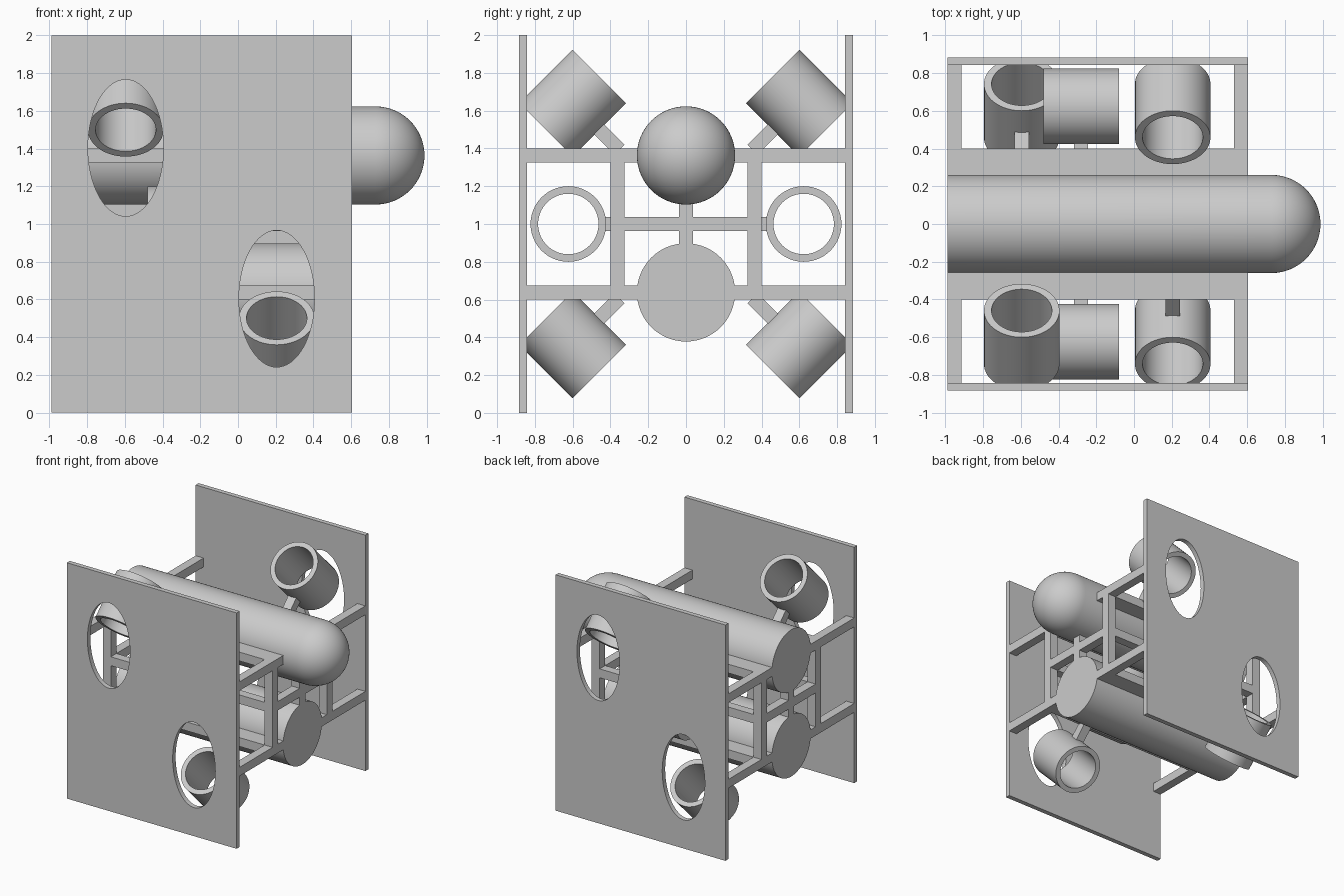
import bpy
import bmesh
from math import pi, cos, sin
from mathutils import Matrix, Vector

cube = bpy.data.objects.get("Cube")
if cube:
    bpy.data.objects.remove(cube, do_unlink=True)

grey = bpy.data.materials.new("light_grey")
grey.use_nodes = True
COLOUR = (0.6, 0.6, 0.6, 1)
grey.diffuse_color = COLOUR
grey.node_tree.nodes["Principled BSDF"].inputs["Base Color"].default_value = COLOUR

X0, X1 = -0.988, 0.605        # frame ends
MID_X = (X0 + X1) / 2
BAR = 0.075                   # bar thickness
PLATE_Z = {"lower": 0.638, "upper": 1.363}
POST_Y = 0.363


def finish(bm, name, smooth=False):
    bmesh.ops.recalc_face_normals(bm, faces=bm.faces)
    mesh = bpy.data.meshes.new(name)
    bm.to_mesh(mesh)
    bm.free()
    mesh.materials.append(grey)
    obj = bpy.data.objects.new(name, mesh)
    bpy.context.collection.objects.link(obj)
    if smooth:
        bpy.ops.object.select_all(action='DESELECT')
        obj.select_set(True)
        bpy.context.view_layer.objects.active = obj
        bpy.ops.object.shade_smooth_by_angle()
    return obj


def box(name, centre, size, rot=Matrix()):
    bm = bmesh.new()
    matrix = Matrix.Translation(centre) @ rot @ Matrix.Diagonal((*size, 1))
    bmesh.ops.create_cube(bm, size=1, matrix=matrix)
    return finish(bm, name)


def lathe(name, profile, centre, axis, closed=False):
    """Spin (radius, height) points around an axis."""
    bm = bmesh.new()
    verts = [bm.verts.new((r, 0, h)) for r, h in profile]
    edges = [bm.edges.new(pair) for pair in zip(verts, verts[1:])]
    if closed:
        edges.append(bm.edges.new((verts[-1], verts[0])))
    bmesh.ops.spin(bm, geom=verts + edges, cent=(0, 0, 0), axis=(0, 0, 1),
                   angle=2 * pi, steps=64)
    bmesh.ops.remove_doubles(bm, verts=bm.verts, dist=0.0001)
    turn = Vector((0, 0, 1)).rotation_difference(Vector(axis)).to_matrix().to_4x4()
    bm.transform(Matrix.Translation(centre) @ turn)
    return finish(bm, name, smooth=True)


def tube(name, centre, axis):
    lathe(name, [(0.16, -0.2), (0.2, -0.2), (0.2, 0.2), (0.16, 0.2)],
          centre, axis, closed=True)


def panel(name, y, holes):
    obj = box(name, (MID_X, y, 1), (X1 - X0, 0.04, 2))
    for x, z in holes:
        bm = bmesh.new()
        bmesh.ops.create_cone(
            bm, cap_ends=True, segments=64, radius1=1, radius2=1, depth=0.2,
            matrix=Matrix.Translation((x, y, z)) @ Matrix.Diagonal((0.2, 1, 0.362, 1))
            @ Matrix.Rotation(pi / 2, 4, 'X'))
        cutter = finish(bm, "hole_cutter")
        cutter.hide_render = True
        mod = obj.modifiers.new("hole", 'BOOLEAN')
        mod.operation = 'DIFFERENCE'
        mod.solver = 'EXACT'
        mod.object = cutter
        bpy.context.view_layer.objects.active = obj
        bpy.ops.object.modifier_apply(modifier=mod.name)
        bpy.data.objects.remove(cutter, do_unlink=True)


# Side panels with oval openings
NEAR, FAR = -0.595, 0.205
panel("front_panel", -0.863, [(NEAR, 1.403), (FAR, 0.604)])
panel("back_panel", 0.863, [(FAR, 1.403), (NEAR, 0.604)])

# Long central cylinders, the upper one with a domed end
R = 0.26
dome = [(R * cos(i * pi / 32), 0.728 + R * sin(i * pi / 32)) for i in range(16)]
lathe("upper_cylinder", [(0, X0), (R, X0)] + dome + [(0, 0.728 + R)],
      (0, 0, PLATE_Z["upper"]), (1, 0, 0))
lathe("lower_cylinder", [(0, X0), (R, X0), (R, X1), (0, X1)],
      (0, 0, PLATE_Z["lower"]), (1, 0, 0))

# Long plates through the cylinders
for level, z in PLATE_Z.items():
    box(level + "_plate", (MID_X, 0, z), (X1 - X0, 2 * POST_Y + BAR, BAR))

# End frames
for end, x in (("right", X0 + BAR / 2), ("left", X1 - BAR / 2)):
    for level, z in PLATE_Z.items():
        box(f"{end}_{level}_crossbar", (x, 0, z), (BAR, 1.69, BAR))
    box(end + "_middle_crossbar", (x, 0, 1), (BAR, 2 * POST_Y, BAR))
    for place, y in (("front", -POST_Y), ("centre", 0), ("back", POST_Y)):
        box(f"{end}_{place}_post", (x, y, 1), (BAR, BAR, 0.725))

# Rails and level tubes on each side
for side, s in (("front", -1), ("back", 1)):
    box(side + "_middle_rail", (MID_X, s * POST_Y, 1), (X1 - X0, BAR, BAR))
    tube(side + "_level_tube", (-0.28, s * 0.623, 1), (1, 0, 0))
    box(side + "_level_strut", (-0.28, s * 0.4, 1), (BAR, 0.07, BAR))

# Slanted tubes, each held by a strut at right angles to it
for side, s in (("front", -1), ("back", 1)):
    for level, t in (("lower", -1), ("upper", 1)):
        x = NEAR if s * t < 0 else FAR
        centre = Vector((x, s * 0.6, 1 + t * 0.64))
        tube(f"{side}_{level}_tube", centre, (0, -s * t, 1))
        inward = Vector((0, -s, -t)).normalized()
        box(f"{side}_{level}_strut", centre + inward * 0.265, (BAR, 0.17, BAR),
            Matrix.Rotation(s * t * pi / 4, 4, 'X'))
